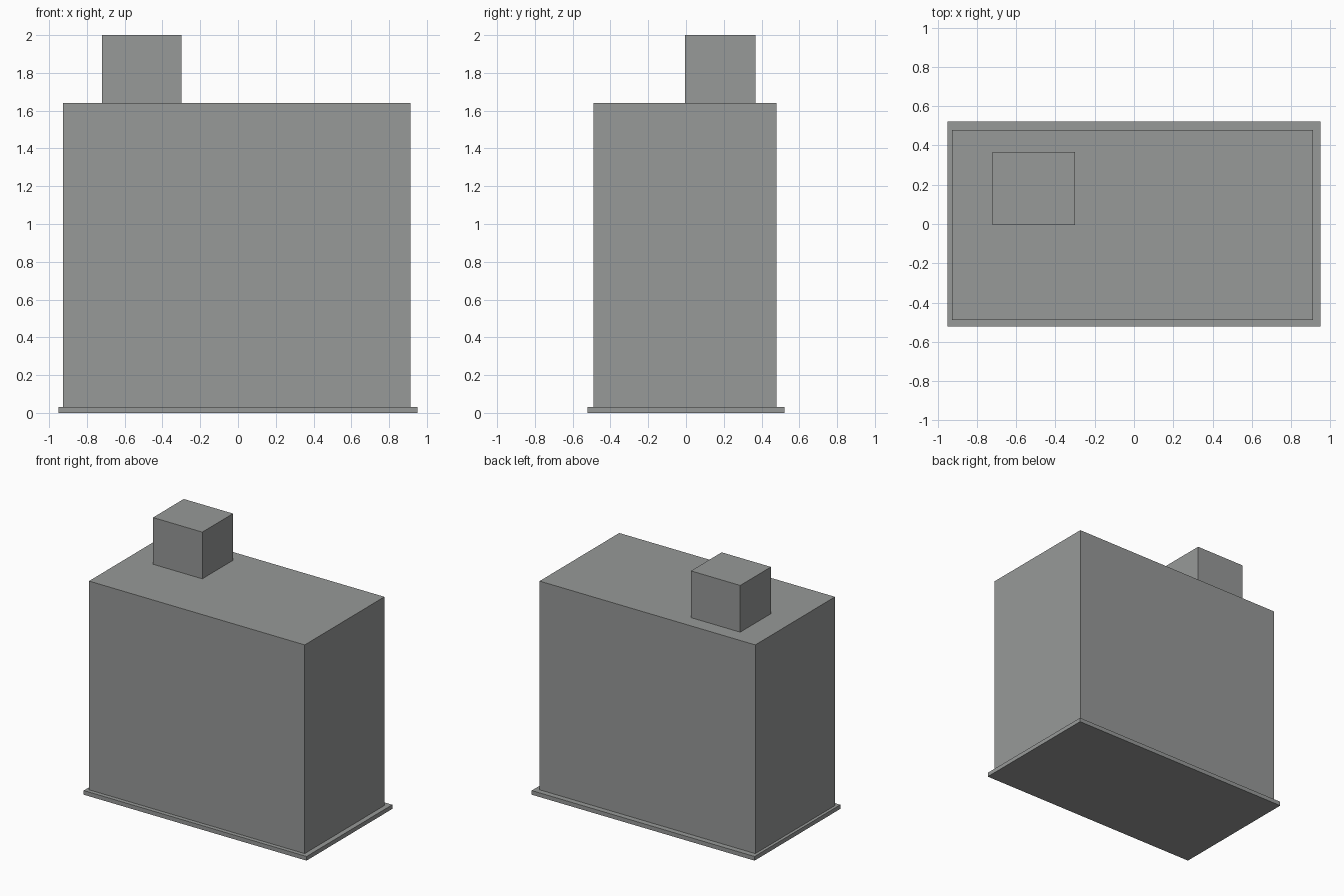
import bpy

if "Cube" in bpy.data.objects:
    bpy.data.objects.remove(bpy.data.objects["Cube"])

# One flat grey for the whole model
grey = bpy.data.materials.new("concrete_grey")
grey.diffuse_color = (0.31, 0.32, 0.315, 1.0)
grey.use_nodes = True
grey.node_tree.nodes["Principled BSDF"].inputs["Base Color"].default_value = grey.diffuse_color


def box(name, lo, hi):
    """Axis-aligned box between two corners."""
    bpy.ops.mesh.primitive_cube_add(size=1)
    obj = bpy.context.object
    obj.name = name
    for v in obj.data.vertices:
        v.co = [h if c > 0 else l for c, l, h in zip(v.co, lo, hi)]
    obj.data.materials.append(grey)
    return obj


# Thin plinth, tall main block, rooftop block set toward the back left
box("base_slab", (-0.95, -0.522, 0.0), (0.95, 0.522, 0.032))
box("main_block", (-0.927, -0.49, 0.032), (0.912, 0.48, 1.64))
box("roof_block", (-0.72, -0.006, 1.64), (-0.30, 0.368, 2.0))
